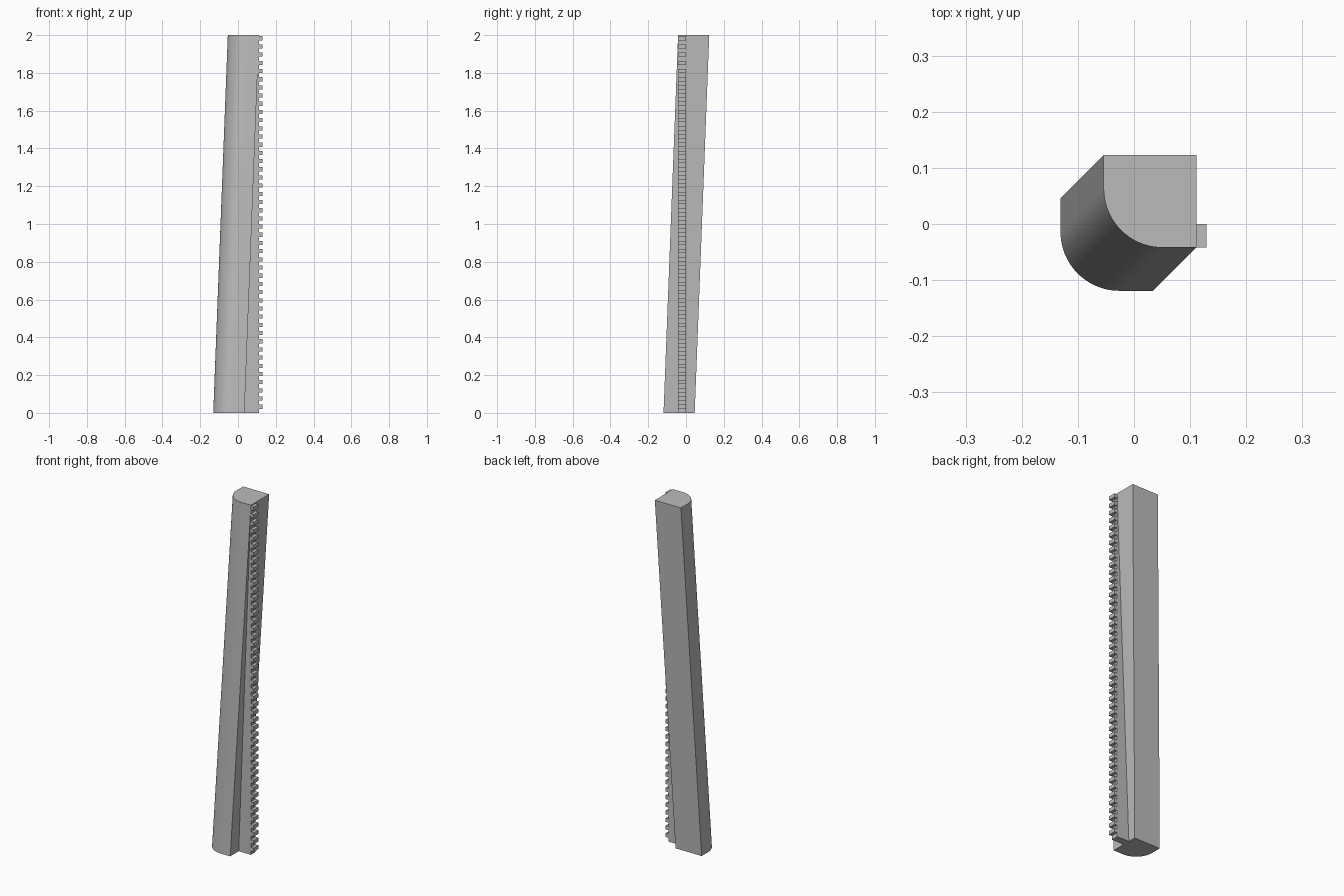
import bpy
import bmesh
import math

old = bpy.data.objects.get("Cube")
if old:
    bpy.data.objects.remove(old, do_unlink=True)

grey = bpy.data.materials.new("mid_grey")
grey.use_nodes = True
grey.diffuse_color = (0.5, 0.5, 0.5, 1)
grey.node_tree.nodes["Principled BSDF"].inputs["Base Color"].default_value = (0.5, 0.5, 0.5, 1)

HEIGHT = 2.0
LEAN = 0.077           # sideways and backward travel over the full height
SIDE, RADIUS = 0.165, 0.105
RIGHT, FRONT = 0.111, -0.042   # column limits at the top
SEGMENT = 0.867
PITCH = SEGMENT / 20


def make_object(name, bm):
    bmesh.ops.recalc_face_normals(bm, faces=bm.faces)
    mesh = bpy.data.meshes.new(name)
    bm.to_mesh(mesh)
    bm.free()
    mesh.materials.append(grey)
    obj = bpy.data.objects.new(name, mesh)
    bpy.context.collection.objects.link(obj)
    return obj


def add_loft(bm, lower, upper):
    """Close a solid between two rings of points."""
    a = [bm.verts.new(p) for p in lower]
    b = [bm.verts.new(p) for p in upper]
    bm.faces.new(a[::-1])
    bm.faces.new(b)
    for i in range(len(a)):
        j = (i + 1) % len(a)
        bm.faces.new((a[i], a[j], b[j], b[i]))


def add_bar(bm, x0_low, x0_high, x1, z0, z1):
    """Bar of the rack's depth whose inner side may slope."""
    def ring(x0, z):
        return [(x0, FRONT, z), (x1, FRONT, z), (x1, 0, z), (x0, 0, z)]
    add_loft(bm, ring(x0_low, z0), ring(x0_high, z1))


# Square section with one rounded corner, slid along the lean
def column_ring(z):
    slide = LEAN * (z / HEIGHT - 1)
    left, back = RIGHT - SIDE, FRONT + SIDE
    points = [(RIGHT, FRONT), (RIGHT, back), (left, back)]
    for i in range(25):
        a = math.pi + math.pi / 2 * i / 24
        points.append((left + RADIUS + RADIUS * math.cos(a),
                       FRONT + RADIUS + RADIUS * math.sin(a)))
    return [(x + slide, y + slide, z) for x, y in points]


# Leaning column in stacked segments
levels = [0, SEGMENT, 2 * SEGMENT, HEIGHT]
names = ["lower_column", "middle_column", "upper_column"]
for name, z0, z1 in zip(names, levels, levels[1:]):
    bm = bmesh.new()
    add_loft(bm, column_ring(z0), column_ring(z1))
    obj = make_object(name, bm)
    bpy.ops.object.select_all(action='DESELECT')
    obj.select_set(True)
    bpy.context.view_layer.objects.active = obj
    bpy.ops.object.shade_smooth_by_angle(angle=math.radians(30))

# Upright rack backing, its inner side buried in the column
bm = bmesh.new()
inner = RIGHT - 0.01
add_bar(bm, inner - LEAN, inner, RIGHT, 0, HEIGHT)
make_object("rack_backing", bm)

# Square rack teeth
bm = bmesh.new()
for i in range(46):
    z = PITCH * i
    add_bar(bm, RIGHT - 0.002, RIGHT - 0.002, 0.129, z + PITCH / 2, z + PITCH)
make_object("rack_teeth", bm)
